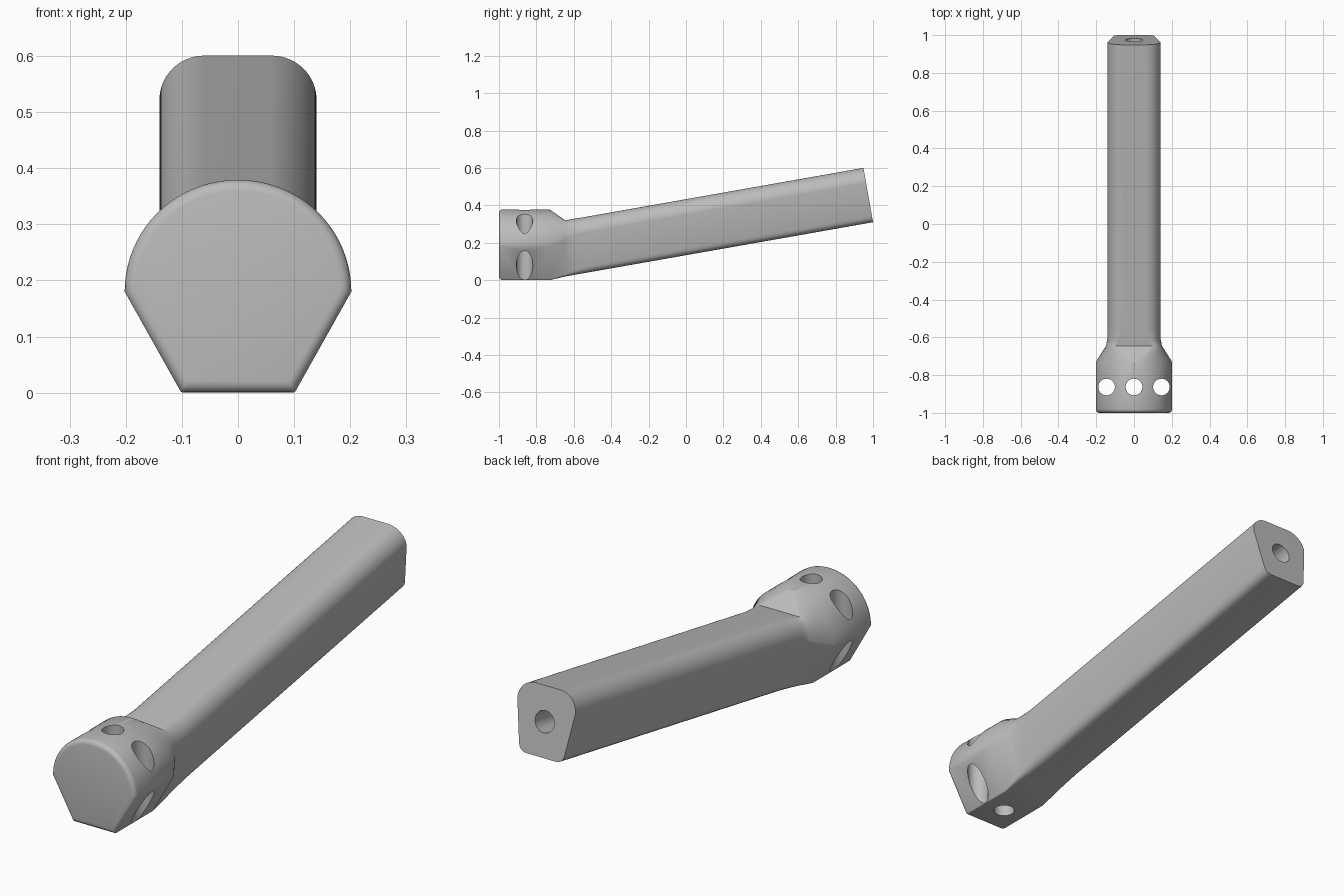
import bpy, bmesh, math
from mathutils import Vector, Matrix

cube = bpy.data.objects.get("Cube")
if cube:
    bpy.data.objects.remove(cube)

grey = bpy.data.materials.new("plain_grey")
grey.use_nodes = True
colour = (0.5, 0.5, 0.5, 1)
grey.diffuse_color = colour
grey.node_tree.nodes["Principled BSDF"].inputs["Base Color"].default_value = colour

TILT = math.radians(10)
ARC, CORNER = 20, 5


def section(y, z, tilt, b, r, w, h, c, top):
    """Closed outline: flat base b, corner radius r, widest w at height h, rounded up to a flat c."""
    corner = Vector((b, 0))
    start = corner - Vector((r, 0))
    end = corner + (Vector((w, h)) - corner).normalized() * r
    half = []
    for i in range(CORNER + 1):
        t = i / CORNER
        half.append(start * (1 - t) ** 2 + corner * 2 * t * (1 - t) + end * t ** 2)
    for i in range(ARC + 1):
        a = math.pi / 2 * i / ARC
        half.append(Vector((c + (w - c) * math.cos(a), h + (top - h) * math.sin(a))))
    outline = half + [Vector((-p.x, p.y)) for p in reversed(half)]
    return [(p.x, y - p.y * math.sin(tilt), z + p.y * math.cos(tilt)) for p in outline]


def head(y, inset):
    return section(y, inset, 0, 0.101 - 0.58 * inset, 0.004, 0.202 - inset,
                   0.18 - inset, 0.002, 0.379 - 2 * inset)


def handle(y):
    z = 0.31 - (1 - y) * math.tan(TILT)
    return section(y, z, TILT, 0.104, 0.035, 0.14, 0.215, 0.06, 0.295)


# Body: rounded front rim, head, neck blending into the tilted handle
RIM = 0.02
rings = []
for i in range(5):
    a = math.pi / 2 * i / 4
    rings.append(head(-1 + RIM * (1 - math.sin(a)), RIM * (1 - math.cos(a))))
rings.reverse()
rings.append(head(-0.73, 0))
rings.append(section(-0.645, 0.02, 0, 0.104, 0.015, 0.148, 0.2, 0.095, 0.3))
rings.append(section(-0.59, 0.03, TILT / 2, 0.104, 0.025, 0.141, 0.21, 0.08, 0.297))
rings += [handle(-0.5), handle(1)]

bm = bmesh.new()
loops = [[bm.verts.new(p) for p in ring] for ring in rings]
for one, two in zip(loops, loops[1:]):
    for i in range(len(one)):
        j = (i + 1) % len(one)
        bm.faces.new((one[i], one[j], two[j], two[i]))
bm.faces.new(loops[0])
bm.faces.new(loops[-1])
bmesh.ops.remove_doubles(bm, verts=bm.verts, dist=0.00001)
bmesh.ops.recalc_face_normals(bm, faces=bm.faces)
mesh = bpy.data.meshes.new("body")
bm.to_mesh(mesh)
bm.free()
body = bpy.data.objects.new("body", mesh)
bpy.context.collection.objects.link(body)
mesh.materials.append(grey)


def bore(name, start, end, radius):
    """Cut a round hole through the body along a line."""
    start, end = Vector(start), Vector(end)
    line = end - start
    bpy.ops.mesh.primitive_cylinder_add(vertices=40, radius=radius, depth=line.length,
                                        location=(start + end) / 2,
                                        rotation=line.to_track_quat('Z', 'Y').to_euler())
    cutter = bpy.context.object
    cutter.name = name
    cutter.hide_render = True
    cutter.data.materials.append(grey)
    mod = body.modifiers.new(name, 'BOOLEAN')
    mod.operation = 'DIFFERENCE'
    mod.solver = 'EXACT'
    mod.object = cutter
    bpy.ops.object.select_all(action='DESELECT')
    bpy.context.view_layer.objects.active = body
    body.select_set(True)
    bpy.ops.object.modifier_apply(modifier=mod.name)
    bpy.data.objects.remove(cutter)


# Three upright holes through the head
for name, x in (("hole_right", -0.145), ("hole_middle", 0), ("hole_left", 0.145)):
    bore(name, (x, -0.863, -0.1), (x, -0.863, 0.5), 0.044)

# Long channel from the handle end down to the middle hole
axis = Vector((0, math.cos(TILT), math.sin(TILT)))
mouth = Vector((0, 1, 0.31)) + Vector((0, -math.sin(TILT), math.cos(TILT))) * 0.148
bore("channel", mouth + axis * 0.1, mouth - axis * 1.85, 0.046)

bpy.ops.object.shade_smooth_by_angle(angle=math.radians(32))
